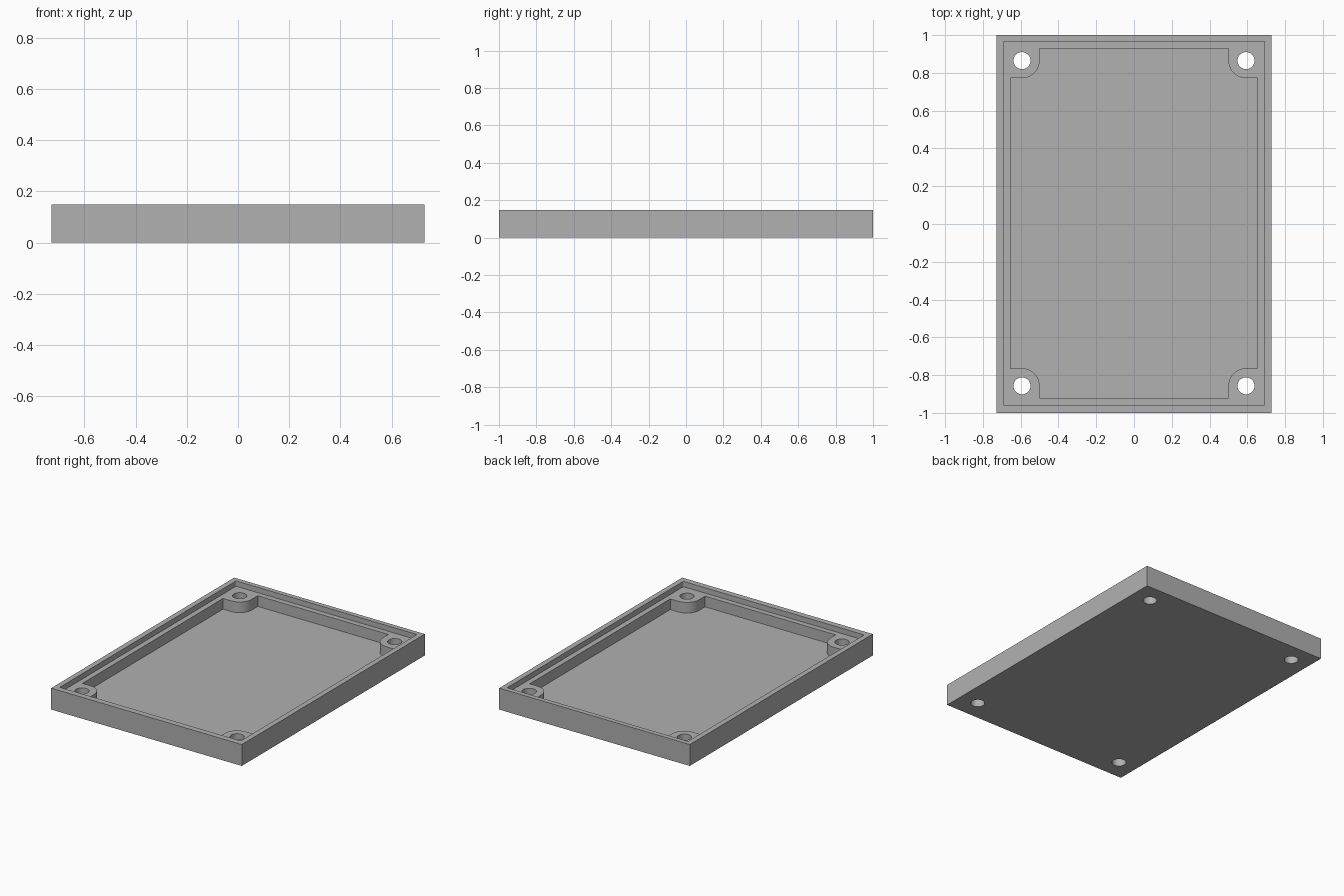
import bpy
import bmesh
from math import cos, sin, pi, radians

cube = bpy.data.objects.get("Cube")
if cube:
    bpy.data.objects.remove(cube, do_unlink=True)

# Main dimensions
HALF_X, HALF_Y, HEIGHT = 0.729, 1.0, 0.148
WALL = 0.037                      # rim, ledge, step and floor thickness
SHIFT_Y = 0.004                   # the recess sits slightly towards the back
HOLE_X, HOLE_Y = 0.593, 0.861
HOLE_R, BOSS_R, LIP_R = 0.045, 0.093, 0.007
# Corner directions, counter-clockwise, with the angle of each corner
CORNERS = [(1, 1), (-1, 1), (-1, -1), (1, -1)]

grey = bpy.data.materials.new("grey plastic")
grey.use_nodes = True
colour = (0.44, 0.44, 0.44, 1)
grey.diffuse_color = colour
grey.node_tree.nodes["Principled BSDF"].inputs["Base Color"].default_value = colour


def arc(cx, cy, r, start, end, steps):
    return [(cx + r * cos(start + (end - start) * i / steps),
             cy + r * sin(start + (end - start) * i / steps))
            for i in range(steps + 1)]


def prism(name, outline, z0, z1):
    """Extrude a closed outline from z0 to z1."""
    bm = bmesh.new()
    face = bm.faces.new([bm.verts.new((x, y, z0)) for x, y in outline])
    top = bmesh.ops.extrude_face_region(bm, geom=[face])["geom"]
    moved = [v for v in top if isinstance(v, bmesh.types.BMVert)]
    bmesh.ops.translate(bm, verts=moved, vec=(0, 0, z1 - z0))
    bmesh.ops.recalc_face_normals(bm, faces=bm.faces)
    mesh = bpy.data.meshes.new(name)
    bm.to_mesh(mesh)
    bm.free()
    mesh.materials.append(grey)
    obj = bpy.data.objects.new(name, mesh)
    bpy.context.collection.objects.link(obj)
    return obj


# Solid tray block
tray = prism("tray", [(sx * HALF_X, sy * HALF_Y) for sx, sy in CORNERS], 0, HEIGHT)

# Shallow recess inside the rim, with tiny rounded corners
lip = []
for i, (sx, sy) in enumerate(CORNERS):
    cx = sx * (HALF_X - WALL - LIP_R)
    cy = sy * (HALF_Y - WALL - LIP_R) + SHIFT_Y
    lip += arc(cx, cy, LIP_R, i * pi / 2, (i + 1) * pi / 2, 4)

# Deep cavity that leaves a rounded screw boss standing in each corner
cavity = []
in_x, in_y = HALF_X - 2 * WALL, HALF_Y - 2 * WALL
for i, (sx, sy) in enumerate(CORNERS):
    hx, hy = sx * HOLE_X, sy * HOLE_Y + SHIFT_Y
    side = (sx * in_x, hy - sy * BOSS_R)
    end = (hx - sx * BOSS_R, sy * in_y + SHIFT_Y)
    curve = arc(hx, hy, BOSS_R, -sy * pi / 2, -sy * pi / 2 - sx * sy * pi / 2, 16)
    if sx < 0:
        curve = [(2 * hx - x, y) for x, y in arc(hx, hy, BOSS_R, -sy * pi / 2,
                                                 -sy * pi / 2 - sy * pi / 2, 16)]
    corner = [side] + curve + [end]
    cavity += corner if sx * sy > 0 else corner[::-1]

cutters = [prism("lip_cutter", lip, HEIGHT - WALL, HEIGHT + 0.1),
           prism("cavity_cutter", cavity, WALL, HEIGHT + 0.05)]

# Screw holes through the bosses and the floor
for sx, sy in CORNERS:
    ring = arc(sx * HOLE_X, sy * HOLE_Y + SHIFT_Y, HOLE_R, 0, 2 * pi, 48)[:-1]
    cutters.append(prism("hole_cutter", ring, -0.1, HEIGHT + 0.15))

# Carve the block, then drop the cutters
bpy.ops.object.select_all(action="DESELECT")
bpy.context.view_layer.objects.active = tray
tray.select_set(True)
for cutter in cutters:
    cutter.hide_render = True
    mod = tray.modifiers.new("carve", "BOOLEAN")
    mod.operation = "DIFFERENCE"
    mod.solver = "EXACT"
    mod.object = cutter
    bpy.ops.object.modifier_apply(modifier=mod.name)
    bpy.data.objects.remove(cutter, do_unlink=True)

bpy.ops.object.shade_smooth_by_angle(angle=radians(30))
